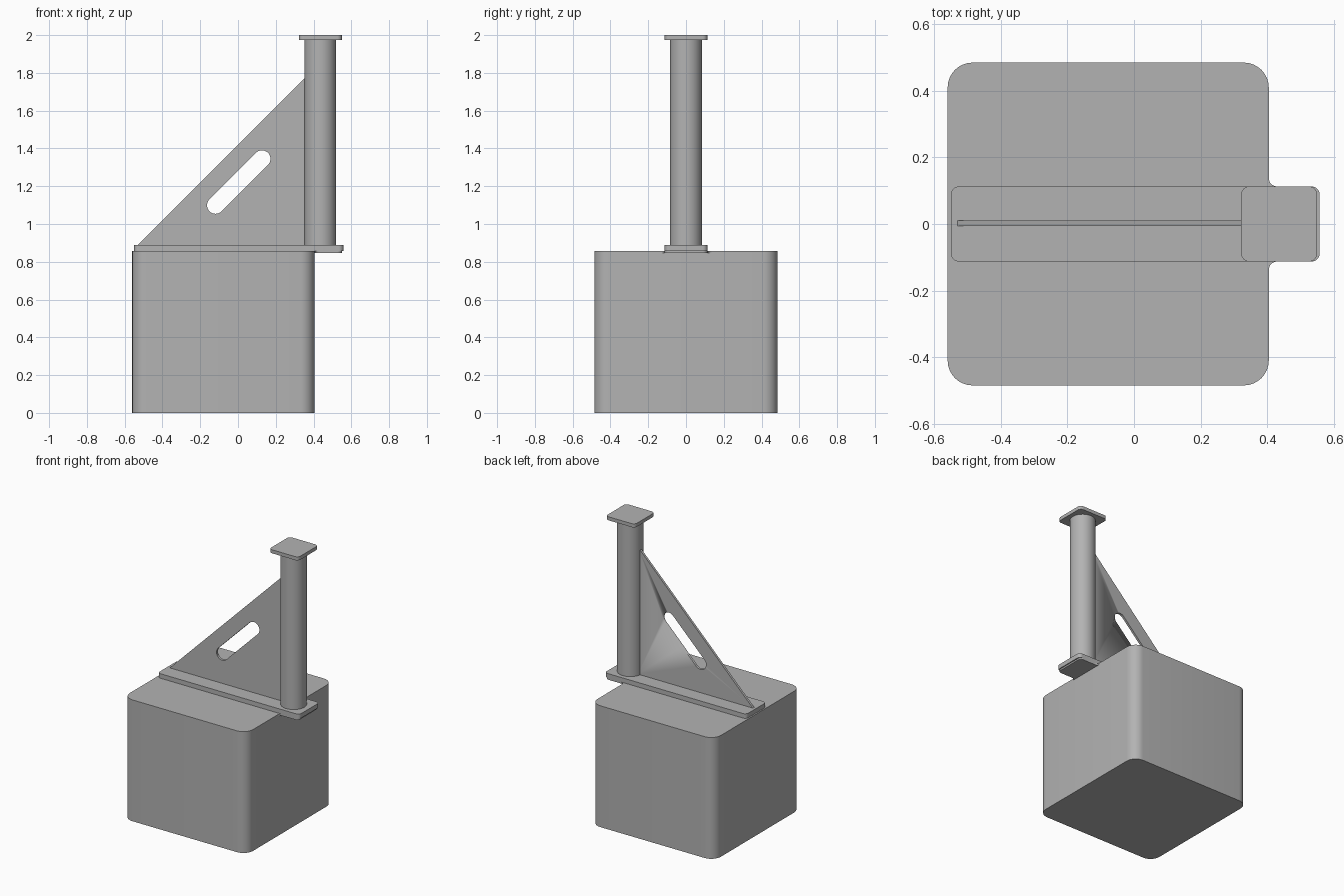
import bpy
import bmesh
from math import radians, sin, cos, pi
from mathutils import Matrix, Vector

if "Cube" in bpy.data.objects:
    bpy.data.objects.remove(bpy.data.objects["Cube"], do_unlink=True)

steel = bpy.data.materials.new("plain_grey")
steel.use_nodes = True
GREY = (0.45, 0.45, 0.45, 1)
steel.diffuse_color = GREY
steel.node_tree.nodes["Principled BSDF"].inputs["Base Color"].default_value = GREY


def arc(cx, cy, r, start, end, steps=8):
    """Points along an arc, angles in degrees."""
    angles = [radians(start + (end - start) * i / steps) for i in range(steps + 1)]
    return [(cx + r * cos(a), cy + r * sin(a)) for a in angles]


def rounded_rect(x0, x1, y0, y1, r):
    corners = [(x1 - r, y1 - r), (x0 + r, y1 - r), (x0 + r, y0 + r), (x1 - r, y0 + r)]
    return [p for i, c in enumerate(corners) for p in arc(*c, r, 90 * i, 90 * i + 90)]


def prism(name, outline, low, high, upright=False):
    """Extrude an outline along z, or along y when upright."""
    bm = bmesh.new()
    face = bm.faces.new([bm.verts.new((x, y, low)) for x, y in outline])
    top = bmesh.ops.extrude_face_region(bm, geom=[face])["geom"]
    bmesh.ops.translate(bm, vec=Vector((0, 0, high - low)),
                        verts=[v for v in top if isinstance(v, bmesh.types.BMVert)])
    if upright:
        bm.transform(Matrix.Rotation(pi / 2, 4, "X"))
    bmesh.ops.recalc_face_normals(bm, faces=bm.faces)
    mesh = bpy.data.meshes.new(name)
    bm.to_mesh(mesh)
    bm.free()
    obj = bpy.data.objects.new(name, mesh)
    bpy.context.collection.objects.link(obj)
    mesh.materials.append(steel)
    bpy.ops.object.select_all(action="DESELECT")
    obj.select_set(True)
    bpy.context.view_layer.objects.active = obj
    bpy.ops.object.shade_smooth_by_angle(angle=radians(30))
    return obj


# Block and the plates
EDGE, HALF = 0.405, 0.113
prism("base_block", rounded_rect(-0.56, EDGE, -0.485, 0.485, 0.075), 0, 0.858)
prism("mounting_plate", rounded_rect(-0.55, 0.558, -HALF, HALF, 0.025), 0.858, 0.89)
prism("cap_plate", rounded_rect(0.322, 0.55, -HALF, HALF, 0.025), 1.975, 2.0)

# Thin tongue that flares into the block
flare = 0.025
side = arc(EDGE + flare, HALF + flare, flare, 180, 270) + arc(0.525, HALF - 0.025, 0.025, 90, 0)
tongue = [(EDGE - 0.02, HALF + flare)] + side
prism("support_tongue", tongue + [(x, -y) for x, y in reversed(tongue)], 0.847, 0.858)

# Column
prism("column", arc(0.436, 0, 0.084, 0, 354.375, 63), 0.89, 1.975)

# Triangular gusset with a slanted slot
gusset = prism("gusset", [(-0.53, 0.89), (0.37, 0.89), (0.37, 1.79)], -0.01, 0.006, True)
slot = prism("slot_cutter",
             arc(0.127, 1.345, 0.045, -45, 135, 16) + arc(-0.119, 1.099, 0.045, 135, 315, 16),
             -0.1, 0.1, True)
slot.hide_render = True
cut = gusset.modifiers.new("slot", "BOOLEAN")
cut.operation = "DIFFERENCE"
cut.solver = "EXACT"
cut.object = slot
bpy.ops.object.select_all(action="DESELECT")
gusset.select_set(True)
bpy.context.view_layer.objects.active = gusset
bpy.ops.object.modifier_apply(modifier=cut.name)
bpy.data.objects.remove(slot, do_unlink=True)
